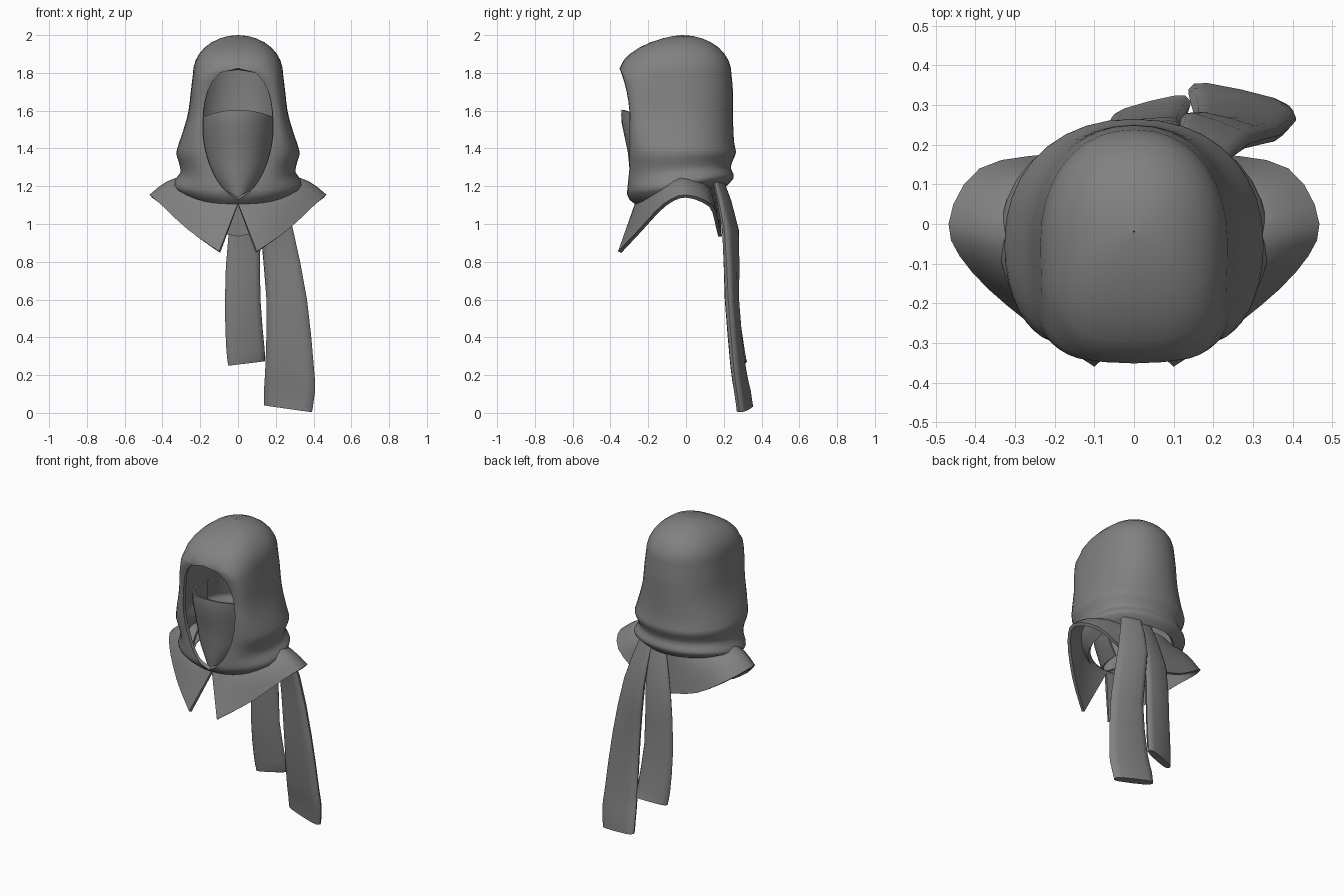
import bpy, bmesh, math
from mathutils import Vector

if "Cube" in bpy.data.objects:
    bpy.data.objects.remove(bpy.data.objects["Cube"])

cloth = bpy.data.materials.new("grey cloth")
cloth.diffuse_color = (0.22, 0.22, 0.22, 1)
cloth.use_nodes = True
cloth.node_tree.nodes["Principled BSDF"].inputs["Base Color"].default_value = cloth.diffuse_color


def spline(keys, steps):
    """Smooth interpolation through a few key tuples."""
    k = [Vector(p) for p in (keys[0], *keys, keys[-1])]
    out = []
    for a, b, c, d in zip(k, k[1:], k[2:], k[3:]):
        for i in range(steps):
            t = i / steps
            out.append(b + (c - a) * (t / 2) + (a * 2 - b * 5 + c * 4 - d) * (t * t / 2)
                       + (b * 3 - a - c * 3 + d) * (t ** 3 / 2))
    return out + [k[-1]]


def sheet(name, rows, thick=0.0, closed=False):
    """Cloth from rows of points: a mirrored, thickened sheet or a closed tube."""
    bm = bmesh.new()
    grid = [[bm.verts.new(p) for p in r] for r in rows]
    n = len(rows[0])
    for a, b in zip(grid, grid[1:]):
        for j in range(n if closed else n - 1):
            k = (j + 1) % n
            bm.faces.new((a[j], a[k], b[k], b[j]))
    if closed:
        bm.faces.new(grid[0][::-1])
        bm.faces.new(grid[-1])
    bmesh.ops.remove_doubles(bm, verts=bm.verts, dist=0.0005)
    bmesh.ops.recalc_face_normals(bm, faces=bm.faces)
    # Open sheets: make the outside face away from the middle
    if not closed:
        mid = Vector((0, -0.05, 1.0))
        if sum((f.calc_center_median() - mid).dot(f.normal) * f.calc_area() for f in bm.faces) < 0:
            bmesh.ops.reverse_faces(bm, faces=bm.faces)
    me = bpy.data.meshes.new(name)
    bm.to_mesh(me)
    bm.free()
    ob = bpy.data.objects.new(name, me)
    bpy.context.collection.objects.link(ob)
    me.materials.append(cloth)
    if not closed:
        m = ob.modifiers.new("mirror", 'MIRROR')
        m.use_clip = True
        s = ob.modifiers.new("thickness", 'SOLIDIFY')
        s.thickness, s.offset = thick, -1
    bpy.ops.object.select_all(action='DESELECT')
    ob.select_set(True)
    bpy.context.view_layer.objects.active = ob
    bpy.ops.object.convert(target='MESH')
    bpy.ops.object.shade_smooth_by_angle(angle=math.radians(50))


def half_ring(z, o, f, w, b, n, yc, rise, steps=9):
    """Half section: front edge (o, f) round the side (w, yc) to the back (0, b)."""
    pts = []
    for i in range(2 * steps + 1):
        t = math.pi / 2 * i / steps
        s, c = abs(math.sin(t)), abs(math.cos(t))
        if i <= steps:
            x, y = o + (w - o) * s ** (2 / n), yc + (f - yc) * c ** (2 / n)
        else:
            x, y = w * s ** 0.92, yc + (b - yc) * c ** 0.92
        if i == 2 * steps:
            x = 0
        k = (y - f) / (b - f)
        pts.append((x, y, z + rise * k * k * (3 - 2 * k)))
    return pts


def opening(z):
    """Half width of the face opening at height z."""
    d, p = ((z - 1.5) / 0.325, 2.5) if z > 1.5 else ((1.5 - z) / 0.36, 1.75)
    return 0.186 * (1 - d ** p) ** (1 / p) if d < 1 else 0.0


# Hood walls with two soft folds at the neck: height, half width, back y
walls = [(1.10, 0.255, 0.215), (1.16, 0.333, 0.25), (1.20, 0.333, 0.25),
         (1.25, 0.305, 0.237), (1.31, 0.312, 0.25), (1.37, 0.327, 0.265),
         (1.43, 0.312, 0.255), (1.52, 0.282, 0.25), (1.60, 0.262, 0.25),
         (1.70, 0.25, 0.249), (1.80, 0.238, 0.24)]
rows = []
for z, w, b in spline(walls, 2):
    front = -0.298 - 0.1 * max(0, 1.31 - z) + 1.4 * max(0, 1.14 - z)
    front -= 0.052 * (max(0, z - 1.55) / 0.27) ** 2
    square = 2 + min(1, max(0, (z - 1.3) / 0.4))
    rows.append(half_ring(z, opening(z), front, w, b, square, -0.05, max(0, 1.4 - z) / 3))

# Hood crown, rounded back from the brim
for i in range(8):
    a = math.radians(7 + 82.5 * i / 7)
    c = math.cos(a)
    rows.append(half_ring(1.8 + 0.2 * math.sin(a), 0, -0.02 - 0.335 * c ** 1.3, 0.238 * c,
                          -0.02 + 0.26 * c, 2 + c, -0.02 - 0.03 * c, 0))
sheet("hood", rows, 0.022)

# Face mask: height, half width, front y
rows = []
mask = [(1.13, 0.06, -0.285), (1.25, 0.145, -0.297), (1.38, 0.182, -0.308),
        (1.53, 0.205, -0.34), (1.605, 0.212, -0.342)]
for z, w, f in spline(mask, 2):
    row = []
    rear = -0.10 + 0.17 * (z - 1.13)
    for j in range(9):
        s, c = math.sin(math.pi / 16 * j), max(0, math.cos(math.pi / 16 * j))
        dip = 0.05 * s * s * ((z - 1.13) / 0.475) ** 3
        row.append((w * s, rear + (f - rear) * c ** 0.9, z - dip))
    rows.append(row)
sheet("face_mask", rows, 0.012)

# Collar: hem from the front point over the shoulder to the back centre
hem = spline([(0.10, -0.36, 0.855), (0.265, -0.25, 0.97), (0.41, -0.12, 1.105),
              (0.468, 0, 1.155), (0.39, 0.14, 1.10), (0.20, 0.178, 0.985),
              (0, 0.19, 0.935)], 3)
rows = []
for i in range(6):
    t, row = i / 5, []
    for j, h in enumerate(hem):
        a = math.pi * j / (len(hem) - 1)
        s, c = math.sin(a), math.cos(a)
        top = 1.245 - (0.135 * c if c > 0 else 0.045 * c * c)
        p = Vector((0.245 * s if j < len(hem) - 1 else 0, -0.05 - 0.22 * c, top)).lerp(h, t)
        p.z += 0.035 * math.sin(math.pi * t) * min(1, 1.6 * s)
        row.append(p)
    rows.append(row)
sheet("collar", rows, 0.02)


def tail(name, keys, depth, slant):
    """Flat padded strip; each key is x, y, z, half width, twist."""
    rows = []
    path = [spline([k[:3] for k in keys], 2), spline([(k[3], k[4], 0) for k in keys], 2)]
    last = len(path[0]) - 1
    for n, (p, (w, tw, _)) in enumerate(zip(*path)):
        row = []
        d = depth * min(1, 0.55 + 0.2 * n)
        for j in range(12):
            c, s = math.cos(math.pi * j / 6), math.sin(math.pi * j / 6)
            u = w * math.copysign(abs(c) ** 0.6, c)
            v = d * math.copysign(abs(s) ** 0.7, s)
            row.append((p.x + u * math.cos(tw) - v * math.sin(tw),
                        p.y + u * math.sin(tw) + v * math.cos(tw),
                        p.z + (slant * u / w if n == last else 0)))
        rows.append(row)
    sheet(name, rows, closed=True)


# Two hanging scarf tails at the back
tail("long_tail", [(0.165, 0.17, 1.23, 0.06, -0.4), (0.205, 0.235, 0.97, 0.092, -0.35),
                   (0.258, 0.243, 0.60, 0.109, -0.18), (0.273, 0.275, 0.25, 0.130, -0.18),
                   (0.273, 0.298, 0.12, 0.139, -0.22), (0.265, 0.312, 0.022, 0.130, -0.22)],
     0.028, -0.018)
tail("short_tail", [(0.085, 0.18, 1.23, 0.06, 0.1), (0.035, 0.235, 0.95, 0.085, 0.1),
                    (0.025, 0.245, 0.60, 0.095, 0.15), (0.04, 0.275, 0.33, 0.104, 0.22),
                    (0.045, 0.287, 0.262, 0.10, 0.25)], 0.024, 0.012)
